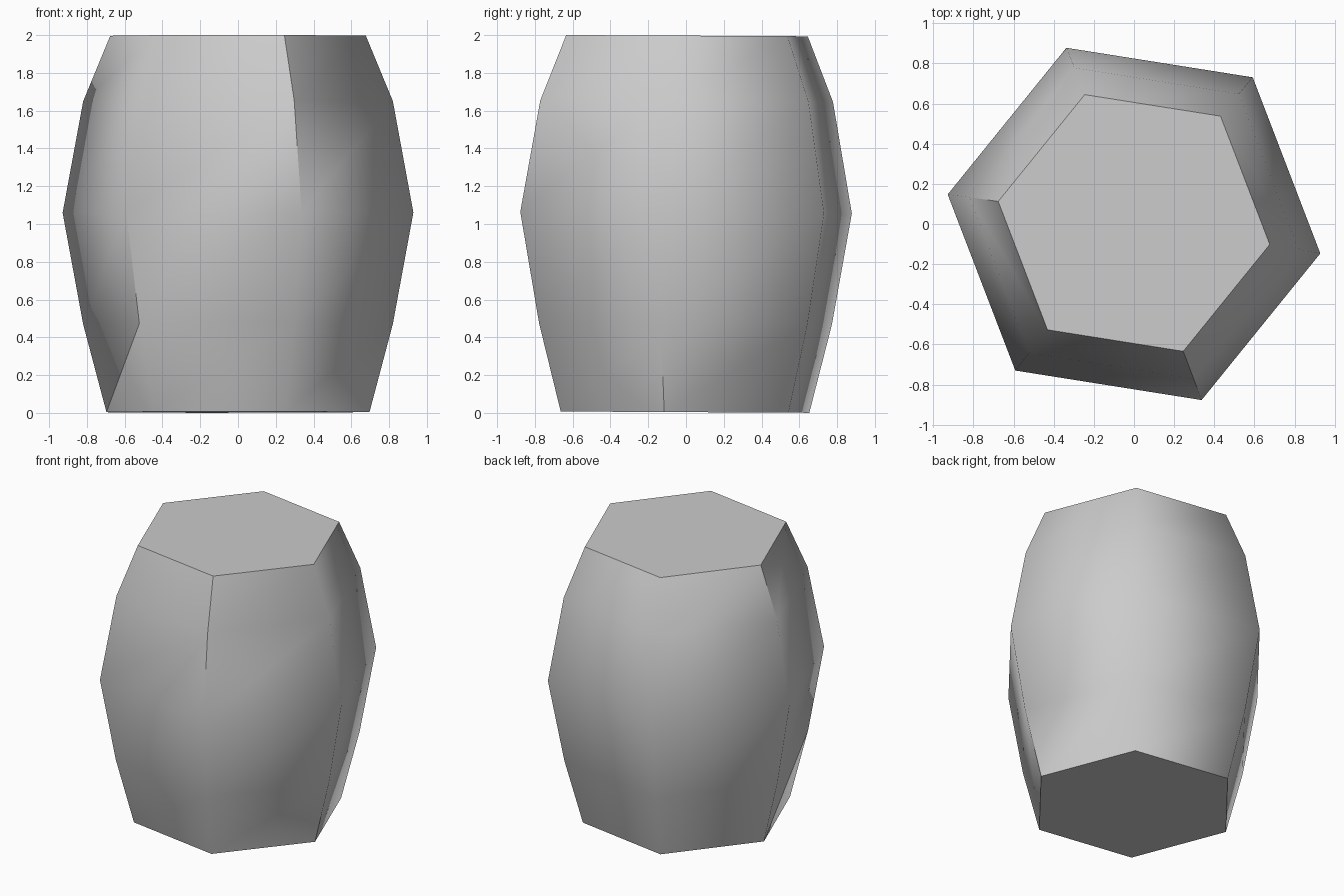
import bpy, bmesh, math
from mathutils import Matrix

if "Cube" in bpy.data.objects:
    bpy.data.objects.remove(bpy.data.objects["Cube"])

SIDES = 6
TURN = math.radians(-9)
# (radius, height) of each ring, bottom to top
PROFILE = [(0.705, 0.004), (0.83, 0.47), (0.94, 1.06), (0.83, 1.65), (0.685, 1.997)]
# Vertical creases: side corner -> ring spans kept hard
CREASES = {0: [0], 3: [3], 4: [1], 5: [2, 3]}

grey = bpy.data.materials.new("light grey")
grey.diffuse_color = (0.6, 0.6, 0.6, 1)
grey.use_nodes = True
grey.node_tree.nodes["Principled BSDF"].inputs["Base Color"].default_value = grey.diffuse_color

# Six-sided barrel body built ring by ring
bm = bmesh.new()
rings = []
for r, z in PROFILE:
    angles = [TURN + i * math.tau / SIDES for i in range(SIDES)]
    rings.append([bm.verts.new((r * math.cos(a), r * math.sin(a), z)) for a in angles])

for low, high in zip(rings, rings[1:]):
    for i in range(SIDES):
        j = (i + 1) % SIDES
        bm.faces.new((low[i], low[j], high[j], high[i])).smooth = True

# Flat caps with hard rims
for ring in (rings[0][::-1], rings[-1]):
    cap = bm.faces.new(ring)
    for e in cap.edges:
        e.smooth = False

# Diagonal crease on the lower left side
bmesh.ops.connect_verts(bm, verts=[rings[0][3], rings[1][4]])
bm.edges.get((rings[0][3], rings[1][4])).smooth = False

# Hard stretches along the corners
for corner, spans in CREASES.items():
    for s in spans:
        bm.edges.get((rings[s][corner], rings[s + 1][corner])).smooth = False

# Very slight lean of the whole body
bmesh.ops.rotate(bm, verts=bm.verts, cent=(0, 0, 1),
                 matrix=Matrix.Rotation(math.radians(-0.3), 3, 'X'))
bmesh.ops.recalc_face_normals(bm, faces=bm.faces)

mesh = bpy.data.meshes.new("barrel_body")
bm.to_mesh(mesh)
bm.free()
mesh.materials.append(grey)
bpy.context.collection.objects.link(bpy.data.objects.new("barrel_body", mesh))
